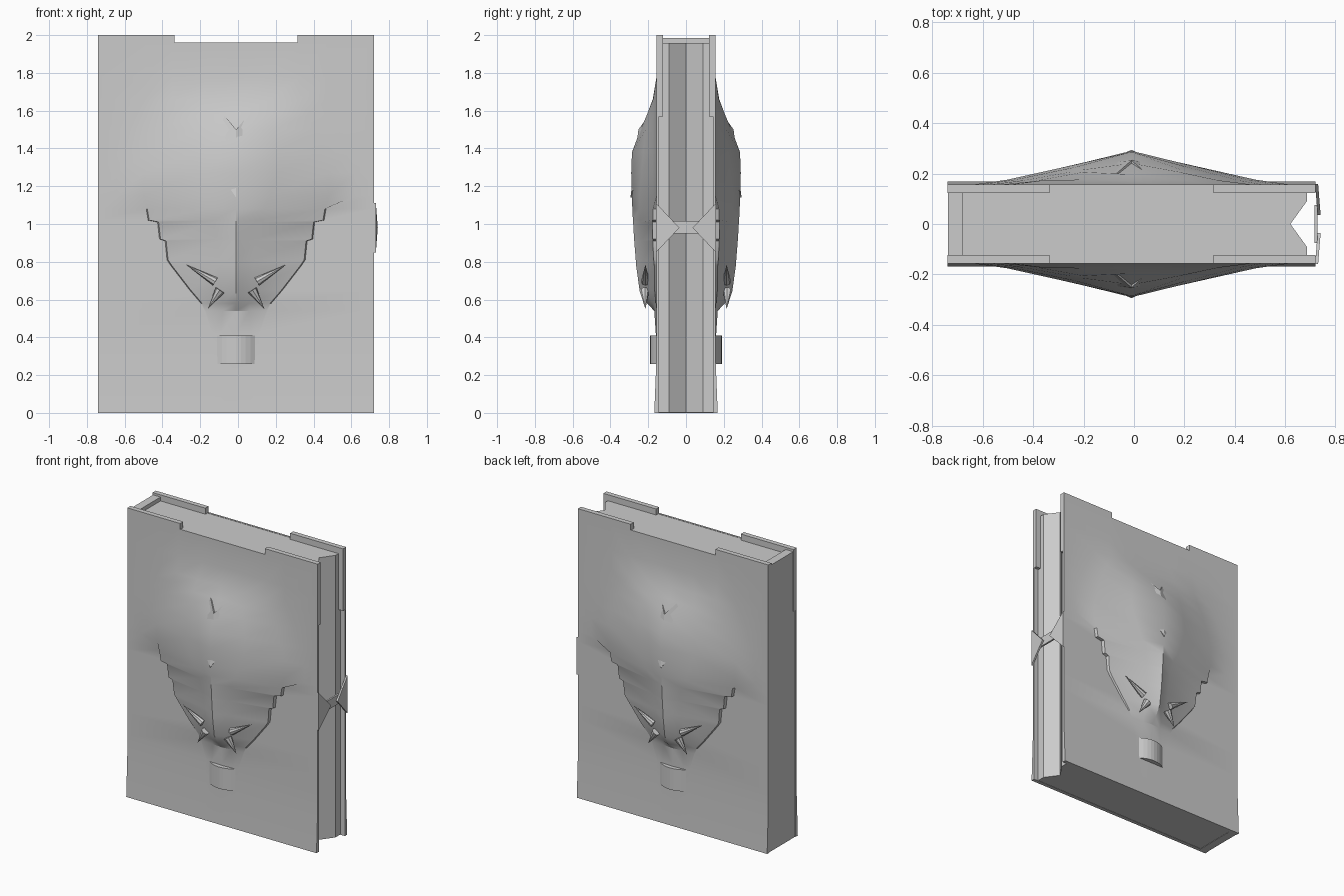
import bpy
import bmesh
import math
from mathutils import Vector

if "Cube" in bpy.data.objects:
    bpy.data.objects.remove(bpy.data.objects["Cube"])

grey = bpy.data.materials.new("stone_grey")
grey.use_nodes = True
grey.diffuse_color = (0.6, 0.6, 0.6, 1)
grey.node_tree.nodes["Principled BSDF"].inputs["Base Color"].default_value = grey.diffuse_color

CENTRE = -0.01      # the book is symmetric about this x
HALF = 0.73         # half width of a cover
FACE = 0.156        # outer cover surface
INNER = 0.143       # inner cover surface
PAGE_TOP = 1.96


def finish(name, bm, smooth=False):
    bmesh.ops.recalc_face_normals(bm, faces=bm.faces)
    mesh = bpy.data.meshes.new(name)
    bm.to_mesh(mesh)
    bm.free()
    obj = bpy.data.objects.new(name, mesh)
    bpy.context.collection.objects.link(obj)
    mesh.materials.append(grey)
    if smooth:
        bpy.ops.object.select_all(action='DESELECT')
        obj.select_set(True)
        bpy.context.view_layer.objects.active = obj
        bpy.ops.object.shade_smooth_by_angle(angle=math.radians(28))
    return obj


def box(name, low, high):
    bm = bmesh.new()
    bmesh.ops.create_cube(bm, size=1)
    low, high = Vector(low), Vector(high)
    for v in bm.verts:
        v.co = (low + high) / 2 + v.co * (high - low)
    return finish(name, bm)


def prism(name, points, offset):
    """Close a polygon outline into a solid by pushing it along offset."""
    bm = bmesh.new()
    face = bm.faces.new([bm.verts.new(p) for p in points])
    new = bmesh.ops.extrude_face_region(bm, geom=[face], use_keep_orig=True)
    moved = [g for g in new["geom"] if isinstance(g, bmesh.types.BMVert)]
    bmesh.ops.translate(bm, verts=moved, vec=offset)
    return finish(name, bm)


# Relief rows: height z, ridge rise, mid x, mid rise, edge x, edge rise
RELIEF = [
    (0.0, 0, .08, 0, .12, 0),
    (0.3, 0, .08, 0, .12, 0),
    (0.42, .004, .08, 0, .12, 0),
    (0.54, .012, .07, .005, .16, 0),
    (0.58, .05, .07, .02, .18, .004),
    (0.65, .09, .08, .055, .24, .01),
    (0.78, .108, .09, .065, .34, .012),
    (0.81, .11, .09, .07, .36, .015),
    (0.91, .118, .1, .075, .37, .02),
    (0.92, .119, .1, .076, .4, .02),
    (1.01, .124, .12, .085, .41, .022),
    (1.02, .125, .12, .086, .46, .02),
    (1.08, .128, .15, .09, .47, .02),
    (1.15, .131, .18, .09, .49, .018),
    (1.27, .134, .22, .08, .49, .02),
    (1.38, .13, .22, .07, .46, .02),
    (1.5, .085, .2, .058, .42, .018),
    (1.58, .04, .19, .05, .38, .015),
    (1.66, .015, .18, .02, .34, .018),
    (1.78, 0, .15, 0, .34, 0),
    (PAGE_TOP, 0, .15, 0, .34, 0),
]


def base(z):
    return FACE + 0.012 * max(0, 1 - z / 0.3)


def cover(side, s):
    bm = bmesh.new()
    grid = []
    for z, ridge, mx, mid, ex, edge in RELIEF:
        # steep cheek cliffs low down, soft brow slopes higher up
        foot = ex + (0.006 if z < 1.14 else 0.14)
        half = [(0, ridge), (mx, mid), (ex, edge), (foot, 0), (HALF, 0)]
        full = [(-x, h) for x, h in reversed(half[1:])] + half
        grid.append([bm.verts.new((CENTRE + x, s * (base(z) + h), z)) for x, h in full])
    for lower, upper in zip(grid, grid[1:]):
        for i in range(len(lower) - 1):
            bm.faces.new((lower[i], lower[i + 1], upper[i + 1], upper[i]))
    # flat back and rim of the board
    rim = [e for e in bm.edges if e.is_boundary]
    new = bmesh.ops.extrude_edge_only(bm, edges=rim)["geom"]
    for v in new:
        if isinstance(v, bmesh.types.BMVert):
            v.co.y = s * INNER
    bmesh.ops.holes_fill(bm, edges=[e for e in bm.edges if e.is_boundary], sides=0)
    finish(side + "_cover", bm, True)


def spike(name, start, end, radius):
    """Curved-looking tooth: a tapered cone with a flattened section."""
    start, end = Vector(start), Vector(end)
    axis = end - start
    bm = bmesh.new()
    bmesh.ops.create_cone(bm, cap_ends=True, segments=8, radius1=radius,
                          radius2=0, depth=axis.length)
    turn = axis.to_track_quat('Z', 'Y')
    for v in bm.verts:
        v.co = turn @ v.co + (start + end) / 2
    finish(name, bm, True)


# Half outline of the forehead crest, from the chin tip up to the centre notch
CREST = [(0, 1.14), (.06, 1.23), (.11, 1.39), (.075, 1.34), (.08, 1.42),
         (.13, 1.53), (.09, 1.48), (.125, 1.65), (0, 1.5)]


def crest(side, s):
    def depth(x, z):
        drop = 0.07 * max(0, z - 1.38) / 0.2
        return s * (0.294 - drop - 0.45 * abs(x))
    for label, m in (("left", 1), ("right", -1)):
        pts = [(CENTRE + m * x, depth(x, z), z) for x, z in CREST]
        prism(f"{side}_crest_{label}", pts, (0, -s * 0.02, 0))
        # inner blade rising behind the notch
        blade = [(.01, 1.48), (.065, 1.55), (.045, 1.64)]
        pts = [(CENTRE + m * x, depth(x, z) - s * 0.02, z) for x, z in blade]
        prism(f"{side}_crest_blade_{label}", pts, (0, -s * 0.02, 0))


def chin(side, s):
    arc = [(CENTRE + 0.1 * t / 4, s * (FACE + 0.034 * (1 - (t / 4) ** 2)), 0.26)
           for t in range(-4, 5)]
    prism(side + "_chin", arc, (0, 0, 0.15))


for side, s in (("front", -1), ("back", 1)):
    cover(side, s)
    crest(side, s)
    chin(side, s)
    for label, m in (("left", 1), ("right", -1)):
        def at(x, y, z):
            return (CENTRE + m * x, s * y, z)
        spike(f"{side}_upper_fang_{label}", at(.11, .215, .695), at(.265, .215, .785), .024)
        spike(f"{side}_lower_fang_{label}", at(.085, .22, .65), at(.15, .215, .55), .027)
        # corner guards: a raised lip on top and a thicker strip inside
        xs = sorted((CENTRE + m * 0.325, CENTRE + m * HALF))
        ys = sorted((s * 0.122, s * FACE))
        box(f"{side}_corner_lip_{label}", (xs[0], ys[0], PAGE_TOP), (xs[1], ys[1], 2))
        ys = sorted((s * 0.122, s * 0.15))
        box(f"{side}_corner_guard_{label}", (xs[0], ys[0], 1.57), (xs[1], ys[1], PAGE_TOP))
    # clasp wing folded over the fore edge
    wing = [(.718, s * .158, 1.11), (.728, s * .035, .98), (.718, s * .158, .85)]
    prism(side + "_clasp_wing", wing, (0.012, 0, 0))

box("clasp_bar", (.715, -.075, .95), (.727, .075, 1.015))

# Page block with a grooved fore edge
pages = [(-.7, -.146), (.685, -.146), (.685, -.09), (.62, 0), (.685, .09),
         (.685, .146), (-.7, .146)]
prism("pages", [(x, y, 0.002) for x, y in pages], (0, 0, PAGE_TOP - 0.004))

box("spine", (-.737, -.146, 0), (-.68, .146, 1.985))
